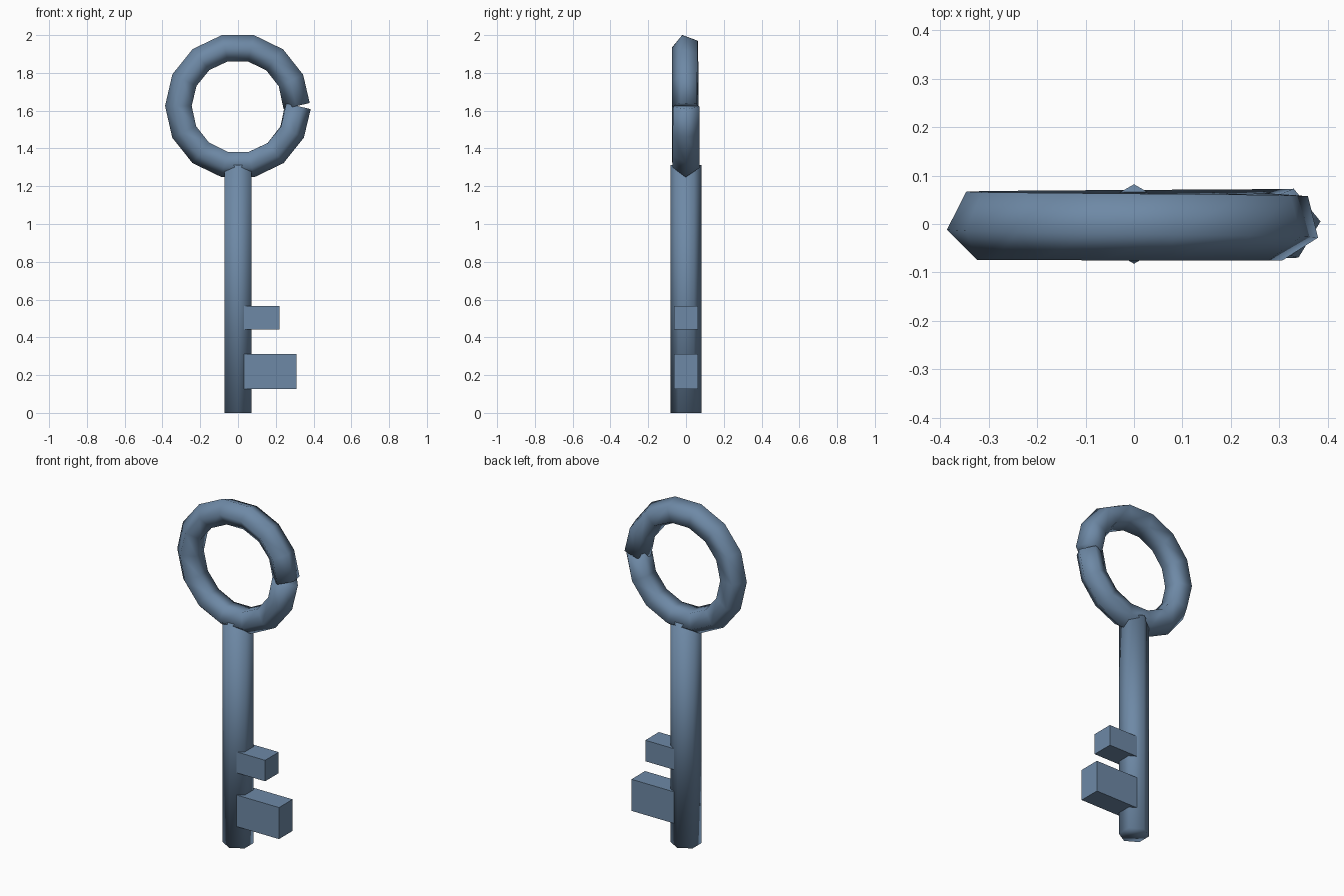
import bpy, bmesh
from math import sin, cos, pi, radians

if "Cube" in bpy.data.objects:
    bpy.data.objects.remove(bpy.data.objects["Cube"])

# Blue-grey steel shared by every part
steel = bpy.data.materials.new("blue_steel")
steel.diffuse_color = (0.155, 0.25, 0.38, 1)
steel.use_nodes = True
steel.node_tree.nodes["Principled BSDF"].inputs["Base Color"].default_value = steel.diffuse_color


def finish(name, bm, smooth):
    bmesh.ops.recalc_face_normals(bm, faces=bm.faces)
    for f in bm.faces:
        f.smooth = smooth
    me = bpy.data.meshes.new(name)
    bm.to_mesh(me)
    bm.free()
    me.materials.append(steel)
    ob = bpy.data.objects.new(name, me)
    bpy.context.collection.objects.link(ob)
    return ob


def loft(name, rings):
    """Skin a list of equal-length point rings and cap both ends."""
    bm = bmesh.new()
    loops = [[bm.verts.new(p) for p in ring] for ring in rings]
    n = len(loops[0])
    for a, b in zip(loops, loops[1:]):
        for k in range(n):
            j = (k + 1) % n
            bm.faces.new((a[k], a[j], b[j], b[k]))
    bm.faces.new(loops[0])
    bm.faces.new(loops[-1])
    return finish(name, bm, True)


def box(name, x0, x1, y, z0, z1):
    bm = bmesh.new()
    bmesh.ops.create_cube(bm, size=1)
    for v in bm.verts:
        v.co = ((x0 + x1) / 2 + v.co.x * (x1 - x0), v.co.y * 2 * y,
                (z0 + z1) / 2 + v.co.z * (z1 - z0))
    return finish(name, bm, False)


# Bow: split ring, a five-sided tube twisting slowly along a 14-segment path
SEGS, SIDES, MAJOR, TUBE, CZ = 14, 5, 0.312, 0.075, 1.625
step = 2 * pi / SEGS
rings = []
for t in range(SEGS + 1):
    path = -t * step
    # the end sections are square to their last segment, leaving the notch
    face = -min(max(t, 0.5), SEGS - 0.5) * step
    ring = []
    for k in range(SIDES):
        a = radians(4 - 26 * t / SEGS) + 2 * pi * k / SIDES
        out = TUBE * cos(a)
        ring.append((MAJOR * cos(path) + out * cos(face), TUBE * sin(a),
                     CZ + MAJOR * sin(path) + out * sin(face)))
    rings.append(ring)
loft("bow_ring", rings)

# Shaft: hexagonal bar with corners facing front and back
loft("shaft", [[(0.082 * sin(k * pi / 3), 0.082 * cos(k * pi / 3), z)
                for k in range(6)] for z in (0, 1.312)])

# Teeth
box("upper_tooth", 0.03, 0.22, 0.063, 0.442, 0.565)
box("lower_tooth", 0.03, 0.31, 0.063, 0.127, 0.312)
